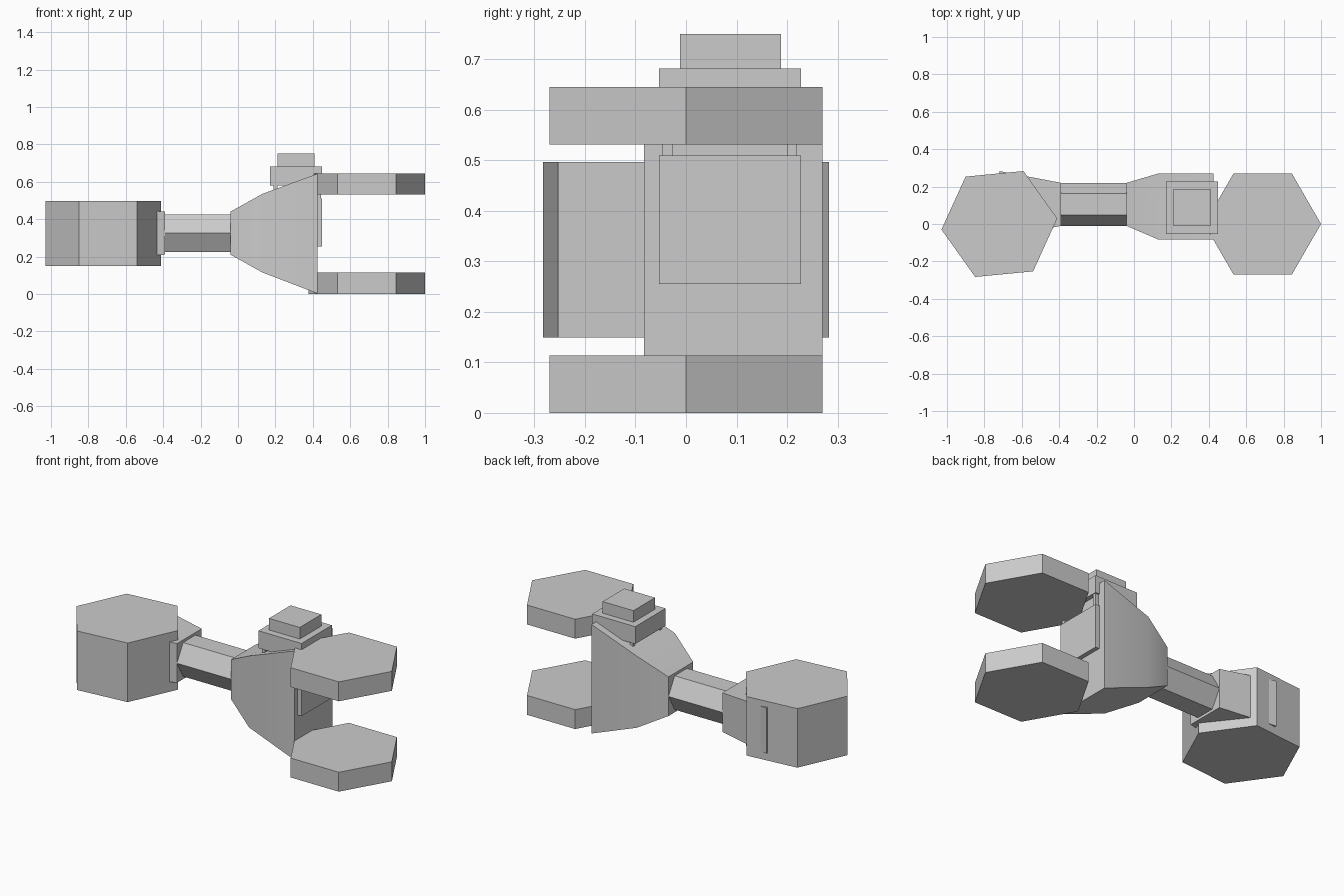
import bpy, bmesh, math
from mathutils import Matrix

if "Cube" in bpy.data.objects:
    bpy.data.objects.remove(bpy.data.objects["Cube"], do_unlink=True)

grey = bpy.data.materials.new("plain grey")
grey.use_nodes = True
grey.diffuse_color = (0.6, 0.6, 0.6, 1)
grey.node_tree.nodes["Principled BSDF"].inputs["Base Color"].default_value = (0.6, 0.6, 0.6, 1)


def finish(name, bm, smooth=False):
    """Turn a bmesh into a named grey object."""
    bmesh.ops.recalc_face_normals(bm, faces=bm.faces)
    mesh = bpy.data.meshes.new(name)
    bm.to_mesh(mesh)
    bm.free()
    mesh.materials.append(grey)
    obj = bpy.data.objects.new(name, mesh)
    bpy.context.collection.objects.link(obj)
    if smooth:
        bpy.ops.object.select_all(action="DESELECT")
        obj.select_set(True)
        bpy.context.view_layer.objects.active = obj
        bpy.ops.object.shade_smooth_by_angle(angle=math.radians(31))
    return obj


def box(name, x, y, z):
    """Box from three (low, high) ranges."""
    bm = bmesh.new()
    size = [b - a for a, b in (x, y, z)]
    mid = [(a + b) / 2 for a, b in (x, y, z)]
    bmesh.ops.create_cube(bm, size=1, matrix=Matrix.Translation(mid) @ Matrix.Diagonal((*size, 1)))
    return finish(name, bm)


def hex_prism(name, center, radius, depth, rotation):
    bm = bmesh.new()
    bmesh.ops.create_cone(bm, cap_ends=True, segments=6, radius1=radius, radius2=radius,
                          depth=depth, matrix=Matrix.Translation(center) @ rotation)
    return finish(name, bm)


def loft(name, sections):
    """Skin rectangular sections (x, y low, y high, z low, z high) along x."""
    bm = bmesh.new()
    rings = [[bm.verts.new((x, y, z)) for y, z in ((y0, z0), (y1, z0), (y1, z1), (y0, z1))]
             for x, y0, y1, z0, z1 in sections]
    for a, b in zip(rings, rings[1:]):
        for i in range(4):
            j = (i + 1) % 4
            bm.faces.new((a[i], a[j], b[j], b[i]))
    bm.faces.new(rings[0])
    bm.faces.new(rings[-1])
    return finish(name, bm, smooth=True)


# Heavy hexagonal counterweight and its flared collar
hex_prism("counterweight", (-0.72, 0, 0.323), 0.311, 0.347,
          Matrix.Rotation(math.radians(5.5), 4, "Z") @ Matrix.Rotation(math.radians(30), 4, "Z"))
loft("collar", [(-0.72, -0.075, 0.283, 0.195, 0.463), (-0.39, -0.01, 0.22, 0.21, 0.44)])

# Hexagonal connecting rod, one corner up
hex_prism("rod", (-0.215, 0.105, 0.325), 0.115, 0.39,
          Matrix.Rotation(math.radians(90), 4, "Y") @ Matrix.Rotation(math.radians(90), 4, "Z")
          @ Matrix.Rotation(math.radians(90), 4, "Z"))

# Flared body that carries the jaws
loft("jaw_body", [(-0.04, -0.01, 0.22, 0.21, 0.44),
                  (0.13, -0.083, 0.27, 0.115, 0.535),
                  (0.425, -0.083, 0.27, 0.002, 0.643)])

# Pair of hexagonal jaw plates
for name, z in (("lower_jaw", 0.057), ("upper_jaw", 0.588)):
    hex_prism(name, (0.688, 0, z), 0.312, 0.114, Matrix.Rotation(math.radians(90), 4, "Z"))

# Sensor block set through the body, with corner posts, plate and cap
box("inner_block", (0.17, 0.45), (-0.053, 0.228), (0.255, 0.51))
box("top_plate", (0.17, 0.45), (-0.053, 0.228), (0.58, 0.682))
box("top_cap", (0.21, 0.41), (-0.012, 0.188), (0.68, 0.75))
for x in (0.19, 0.425):
    for y in (-0.047, 0.2):
        box("corner_post", (x, x + 0.02), (y, y + 0.02), (0.5, 0.59))
